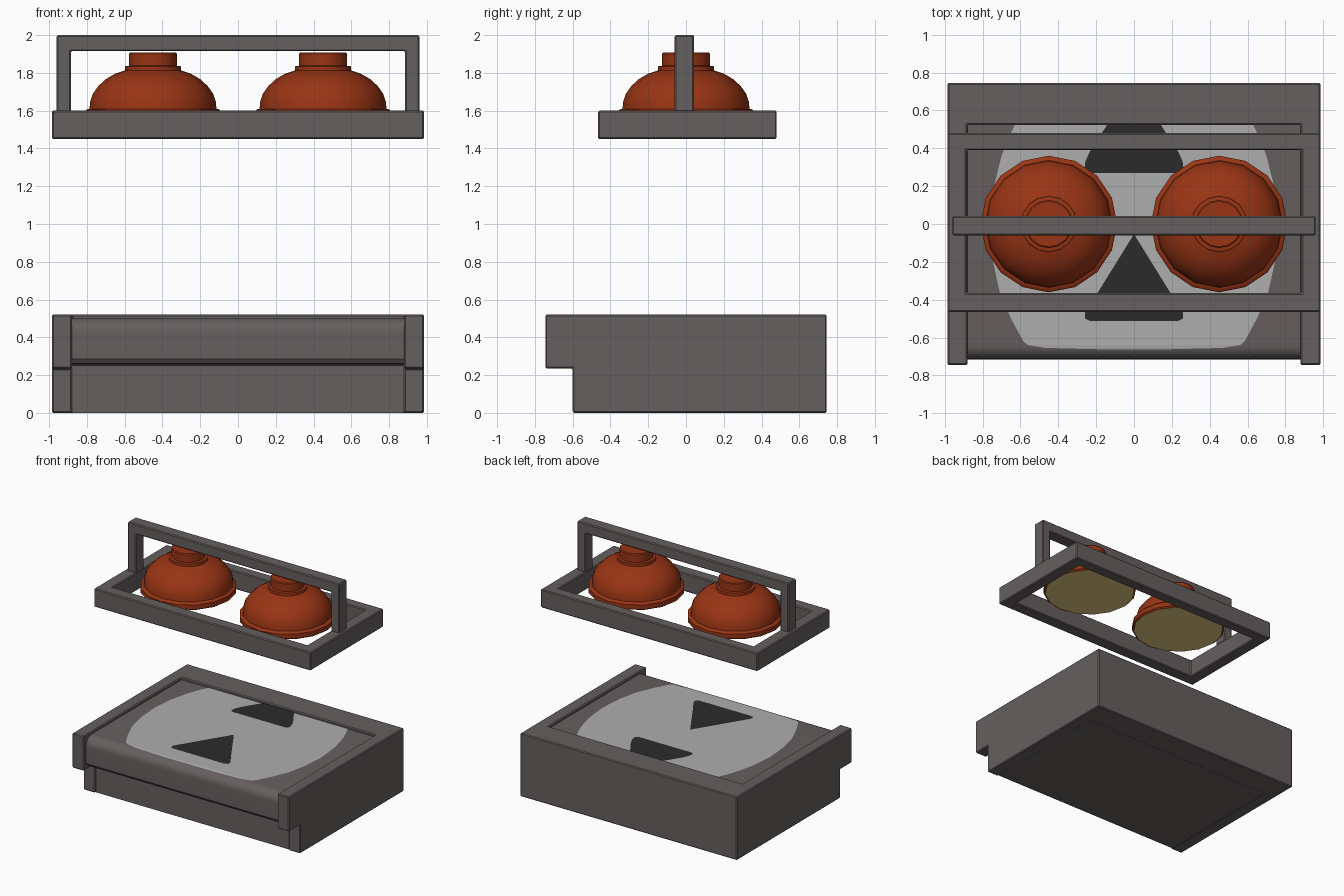
import bpy, bmesh, math

if "Cube" in bpy.data.objects:
    bpy.data.objects.remove(bpy.data.objects["Cube"])


def mat(name, rgb):
    m = bpy.data.materials.new(name)
    m.diffuse_color = (*rgb, 1)
    m.use_nodes = True
    m.node_tree.nodes["Principled BSDF"].inputs["Base Color"].default_value = m.diffuse_color
    return m


GREY = mat("warm grey", (0.13, 0.115, 0.113))
LIGHT = mat("light grey", (0.42, 0.42, 0.42))
DARK = mat("charcoal", (0.024, 0.024, 0.024))
ORANGE = mat("burnt orange", (0.32, 0.035, 0.007))
GLOW = mat("warm yellow", (1.0, 0.75, 0.3))


def finish(name, bm, *mats):
    bmesh.ops.recalc_face_normals(bm, faces=bm.faces)
    me = bpy.data.meshes.new(name)
    bm.to_mesh(me)
    bm.free()
    ob = bpy.data.objects.new(name, me)
    bpy.context.collection.objects.link(ob)
    for m in mats:
        me.materials.append(m)
    return ob


def prism(name, pts, a, b, axis, m):
    """Extrude a 2D profile from a to b along axis 'x' (y,z) or 'y' (x,z)."""
    bm = bmesh.new()
    put = (lambda p, t: (t, *p)) if axis == 'x' else (lambda p, t: (p[0], t, p[1]))
    lo = [bm.verts.new(put(p, a)) for p in pts]
    hi = [bm.verts.new(put(p, b)) for p in pts]
    n = len(pts)
    bm.faces.new(lo)
    bm.faces.new(hi)
    for i in range(n):
        j = (i + 1) % n
        bm.faces.new((lo[i], lo[j], hi[j], hi[i]))
    return finish(name, bm, m)


def box(name, x, y, z, m=GREY):
    return prism(name, [(y[0], z[0]), (y[1], z[0]), (y[1], z[1]), (y[0], z[1])],
                 x[0], x[1], 'x', m)


def activate(ob):
    bpy.ops.object.select_all(action='DESELECT')
    ob.select_set(True)
    bpy.context.view_layer.objects.active = ob


def cut(ob, *ranges):
    for r in ranges:
        c = box("cutter", *r)
        mod = ob.modifiers.new("cut", 'BOOLEAN')
        mod.operation, mod.solver, mod.object = 'DIFFERENCE', 'EXACT', c
        activate(ob)
        bpy.ops.object.modifier_apply(modifier=mod.name)
        bpy.data.objects.remove(c)


def bevel(ob, w=0.007):
    mod = ob.modifiers.new("bevel", 'BEVEL')
    mod.width, mod.segments, mod.limit_method = w, 1, 'ANGLE'


# lower case: three walls with a toe recess at the front
case = box("base_case", (-0.985, 0.985), (-0.745, 0.745), (0, 0.52))
cut(case, ((-0.88, 0.88), (-1, 0.525), (-1, 1)), ((-2, 2), (-1, -0.6), (-1, 0.235)))
bevel(case)

# inner tray with rounded front lip
R = 0.075
arc = [(-0.64 - R * math.sin(t), 0.425 + R * math.cos(t))
       for t in [i * math.pi / 16 for i in range(9)]]
tray = prism("tray", [(0.53, 0), (0.53, 0.5)] + arc +
             [(-0.713, 0.285), (-0.695, 0.262), (-0.585, 0.25), (-0.585, 0)],
             -0.88, 0.88, 'x', GREY)
activate(tray)
bpy.ops.object.shade_smooth_by_angle(angle=math.radians(30))


# painted markings: thin strips following the tray surface
def marking(name, rows, lift, m):
    bm = bmesh.new()
    prev = None
    for y, w in rows:
        d = max(0, -0.64 - y)
        z = 0.425 + math.sqrt(R * R - d * d) + lift
        cur = [bm.verts.new((-w, y, z)), bm.verts.new((w, y, z))]
        if prev:
            bm.faces.new((prev[0], prev[1], cur[1], cur[0]))
        prev = cur
    ob = finish(name, bm, m)
    for f in ob.data.polygons:
        if f.normal.z < 0:
            ob.data.flip_normals()
            break
    return ob


marking("light_patch", [(-0.662, 0.2), (-0.655, 0.47), (-0.64, 0.56), (-0.62, 0.585),
                        (-0.5, 0.65), (-0.36, 0.71), (-0.2, 0.745), (0, 0.76),
                        (0.2, 0.74), (0.36, 0.7), (0.45, 0.665), (0.524, 0.63)], 0.003, LIGHT)
marking("front_arrow", [(-0.512, 0.235), (-0.5, 0.258), (-0.47, 0.26),
                        (-0.36, 0.19), (-0.06, 0.004)], 0.006, DARK)
marking("back_arrow", [(0.27, 0.245), (0.29, 0.262), (0.33, 0.257),
                       (0.38, 0.235), (0.524, 0.142)], 0.006, DARK)

# upper frame
frame = box("lamp_frame", (-0.985, 0.985), (-0.465, 0.48), (1.45, 1.6))
cut(frame, ((-0.885, 0.885), (-0.365, 0.39), (1, 2)))
bevel(frame)

# arched handle
handle = prism("handle", [(-0.96, 1.59), (-0.96, 2), (0.96, 2), (0.96, 1.59), (0.885, 1.59),
                          (0.885, 1.915), (-0.885, 1.915), (-0.885, 1.59)],
               -0.06, 0.042, 'y', GREY)
bevel(handle)

# lamps: lathed shade with a glowing underside
shade = [(0.348, 1.55), (0.361, 1.56), (0.361, 1.597), (0.352, 1.606), (0.336, 1.61),
         (0.333, 1.645), (0.318, 1.69), (0.29, 1.73), (0.25, 1.767), (0.2, 1.796),
         (0.148, 1.813), (0.147, 1.835), (0.127, 1.838), (0.127, 1.9), (0.121, 1.907)]
N = 16
for side, cx in (("left", -0.45), ("right", 0.45)):
    bm = bmesh.new()
    rings = [[bm.verts.new((cx + r * math.cos(2 * math.pi * i / N),
                            r * math.sin(2 * math.pi * i / N), z)) for i in range(N)]
             for r, z in shade]
    for a, b in zip(rings, rings[1:]):
        for i in range(N):
            j = (i + 1) % N
            bm.faces.new((a[i], a[j], b[j], b[i]))
    bm.faces.new(rings[-1])
    bm.faces.new(rings[0]).material_index = 1
    lamp = finish("lamp_" + side, bm, ORANGE, GLOW)
    activate(lamp)
    bpy.ops.object.shade_smooth_by_angle(angle=math.radians(35))
